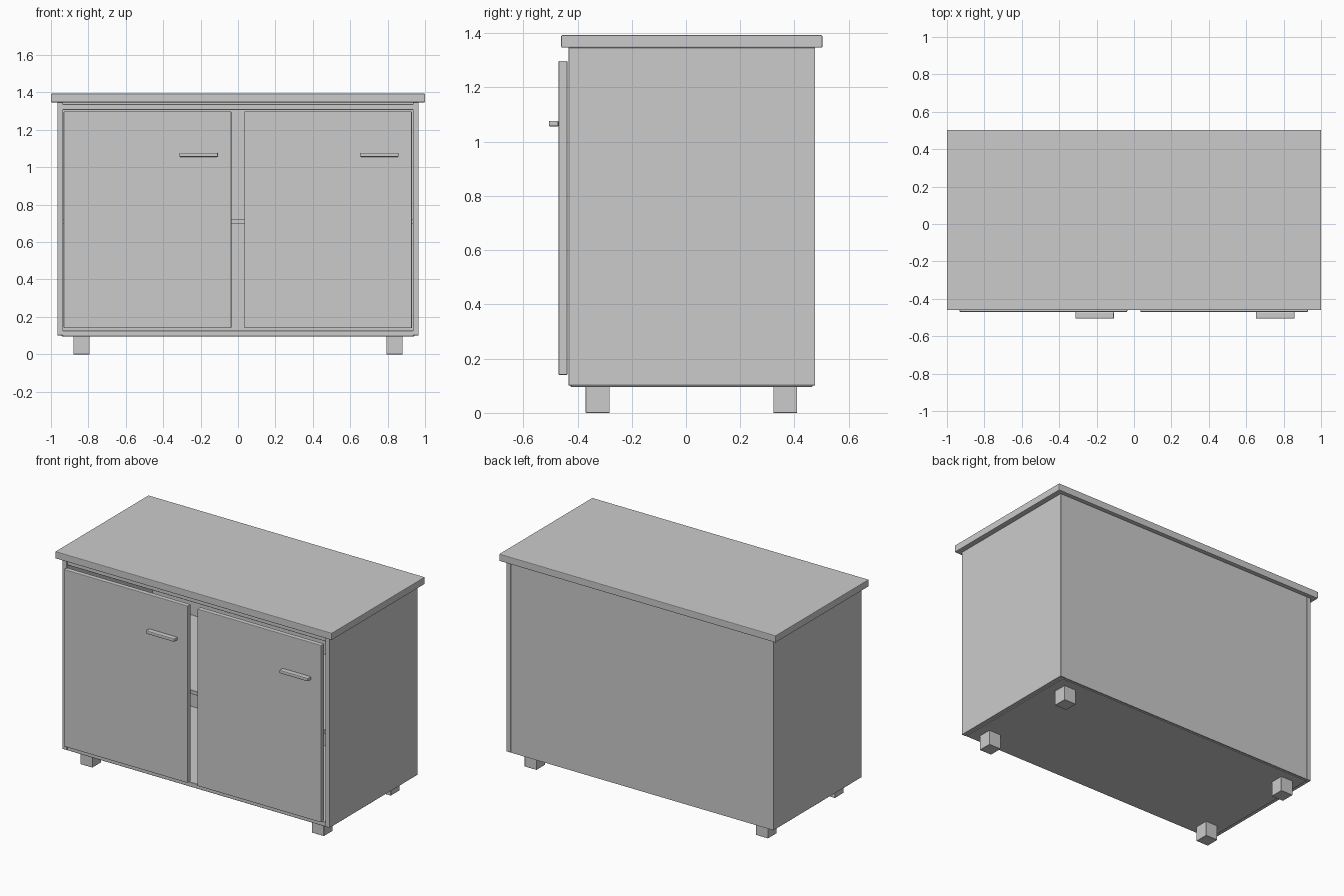
import bpy

if "Cube" in bpy.data.objects:
    bpy.data.objects.remove(bpy.data.objects["Cube"])


def box(name, x, y, z, bevel=0.004, segments=2):
    """Box spanning the (min, max) ranges, with slightly softened edges."""
    bpy.ops.mesh.primitive_cube_add(size=1)
    ob = bpy.context.object
    ob.name = name
    ob.location = [(r[0] + r[1]) / 2 for r in (x, y, z)]
    ob.scale = [r[1] - r[0] for r in (x, y, z)]
    bpy.ops.object.transform_apply(location=False, rotation=False, scale=True)
    if bevel:
        mod = ob.modifiers.new("soft_edges", 'BEVEL')
        mod.width = bevel
        mod.segments = segments
    return ob


# Worktop
box("worktop", (-1, 1), (-0.46, 0.503), (1.347, 1.393))

# Carcass: sides, back, floor, ceiling and full-depth shelf
for name, s in (("left", -1), ("right", 1)):
    box(f"{name}_side_panel", sorted((s * 0.935, s * 0.966)),
        (-0.433, 0.476), (0.101, 1.347), 0.001, 1)
box("back_panel", (-0.936, 0.936), (0.45, 0.475), (0.101, 1.347), 0)
box("bottom_panel", (-0.943, 0.943), (-0.425, 0.467), (0.096, 0.126), 0.002, 1)
box("top_panel", (-0.943, 0.943), (-0.425, 0.467), (1.307, 1.337), 0.002, 1)
box("middle_shelf", (-0.938, 0.938), (-0.415, 0.46), (0.698, 0.724), 0.002, 1)

# Doors, each with a bar handle towards its right edge
for name, x0 in (("left", -0.932), ("right", 0.034)):
    box(f"{name}_door", (x0, x0 + 0.896), (-0.47, -0.437), (0.14, 1.298))
    box(f"{name}_handle", (x0 + 0.618, x0 + 0.825),
        (-0.506, -0.47), (1.056, 1.077), 0.005)

# Feet
for side, x in (("left", -0.837), ("right", 0.837)):
    for end, y in (("front", -0.326), ("back", 0.366)):
        box(f"{end}_{side}_foot", (x - 0.043, x + 0.043),
            (y - 0.044, y + 0.044), (0, 0.098), 0.001, 1)
